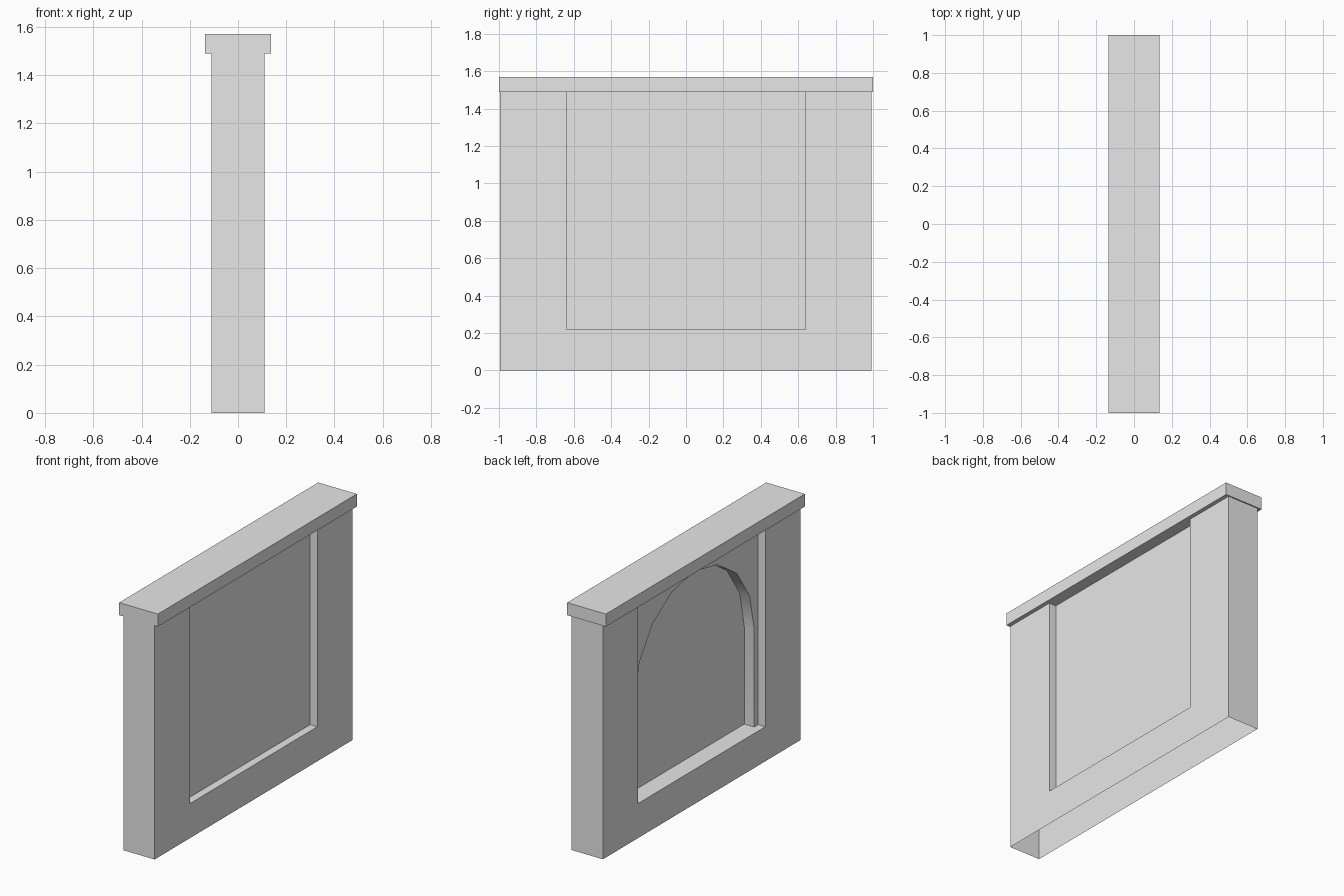
import bpy, bmesh
from math import sin, cos, pi, radians

cube = bpy.data.objects.get("Cube")
if cube:
    bpy.data.objects.remove(cube, do_unlink=True)

stone = bpy.data.materials.new("light_grey_stone")
stone.use_nodes = True
stone.diffuse_color = (0.8, 0.8, 0.8, 1)
stone.node_tree.nodes["Principled BSDF"].inputs["Base Color"].default_value = (0.8, 0.8, 0.8, 1)


def prism(name, outline, x0, x1):
    """Extrude a (y, z) outline from x0 to x1."""
    bm = bmesh.new()
    face = bm.faces.new([bm.verts.new((x0, y, z)) for y, z in outline])
    moved = bmesh.ops.extrude_face_region(bm, geom=[face])["geom"]
    bmesh.ops.translate(bm, vec=(x1 - x0, 0, 0),
                        verts=[v for v in moved if isinstance(v, bmesh.types.BMVert)])
    bmesh.ops.recalc_face_normals(bm, faces=bm.faces)
    mesh = bpy.data.meshes.new(name)
    bm.to_mesh(mesh)
    bm.free()
    mesh.materials.append(stone)
    obj = bpy.data.objects.new(name, mesh)
    bpy.context.collection.objects.link(obj)
    return obj


def rect(y0, y1, z0, z1):
    return [(y0, z0), (y1, z0), (y1, z1), (y0, z1)]


def cut(obj, cutter):
    """Subtract the cutter for good, then remove it."""
    mod = obj.modifiers.new("cut", "BOOLEAN")
    mod.operation = "DIFFERENCE"
    mod.solver = "EXACT"
    mod.object = cutter
    bpy.context.view_layer.objects.active = obj
    bpy.ops.object.modifier_apply(modifier=mod.name)
    bpy.data.objects.remove(cutter, do_unlink=True)


wall_top, sill, half = 1.49, 0.22, 0.11
spring, radius = 0.84, 0.6

# Wall body with a shallow rectangular recess on both broad sides
wall = prism("wall", rect(-0.995, 0.992, 0, wall_top), -half, half)
for side in (-1, 1):
    cut(wall, prism("recess_cutter", rect(-0.64, 0.64, sill, wall_top + 0.2),
                    side * 0.06, side * 0.3))

# Arched niche set deeper into one recess
arch = [(-radius, sill), (radius, sill)]
arch += [(radius * cos(pi * i / 8), spring + radius * sin(pi * i / 8)) for i in range(9)]
cut(wall, prism("arch_cutter", arch, -0.09, 0.01))

# The wall is a shell, open below and closed above by the coping
bm = bmesh.new()
bm.from_mesh(wall.data)
ends = [f for f in bm.faces
        if all(v.co.z < 0.001 for v in f.verts) or all(v.co.z > wall_top - 0.001 for v in f.verts)]
bmesh.ops.delete(bm, geom=ends, context="FACES")
bm.to_mesh(wall.data)
bm.free()

# Overhanging coping slab
coping = prism("coping", rect(-1, 1, wall_top, 1.57), -0.136, 0.136)

# Soft arch curve, crisp edges elsewhere
bpy.ops.object.select_all(action="DESELECT")
wall.select_set(True)
bpy.context.view_layer.objects.active = wall
bpy.ops.object.shade_smooth_by_angle(angle=radians(30))
